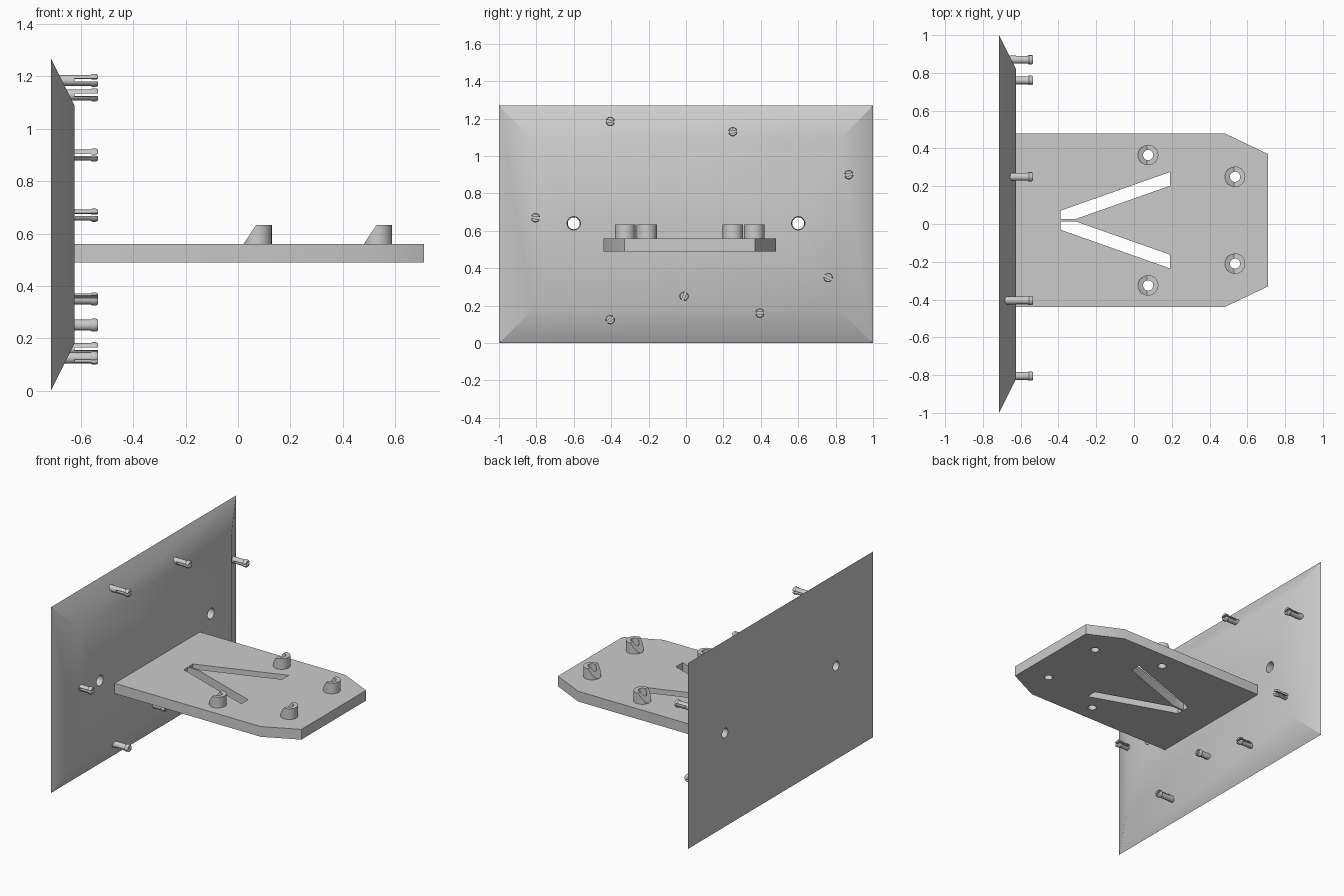
import bpy, bmesh, math
from mathutils import Matrix, Vector

cube = bpy.data.objects.get("Cube")
if cube:
    bpy.data.objects.remove(cube)

grey = bpy.data.materials.new("plain grey")
grey.use_nodes = True
COLOUR = (0.6, 0.6, 0.6, 1)
grey.diffuse_color = COLOUR
grey.node_tree.nodes["Principled BSDF"].inputs["Base Color"].default_value = COLOUR


def finish(name, bm):
    bmesh.ops.recalc_face_normals(bm, faces=bm.faces)
    mesh = bpy.data.meshes.new(name)
    bm.to_mesh(mesh)
    bm.free()
    mesh.materials.append(grey)
    obj = bpy.data.objects.new(name, mesh)
    bpy.context.collection.objects.link(obj)
    return obj


def loft(name, rings):
    """Closed solid through rings of equal point count."""
    bm = bmesh.new()
    loops = [[bm.verts.new(p) for p in ring] for ring in rings]
    n = len(loops[0])
    for a, b in zip(loops, loops[1:]):
        for i in range(n):
            j = (i + 1) % n
            bm.faces.new((a[i], a[j], b[j], b[i]))
    bm.faces.new(loops[0])
    bm.faces.new(loops[-1])
    return finish(name, bm)


def prism(name, outline, z0, z1):
    return loft(name, [[(x, y, z) for x, y in outline] for z in (z0, z1)])


def lathe(name, profile, matrix, n=32):
    """Round solid from (radius, height) pairs, placed by matrix."""
    turn = [2 * math.pi * i / n for i in range(n)]
    return loft(name, [[matrix @ Vector((r * math.cos(a), r * math.sin(a), h))
                        for a in turn] for r, h in profile])


def select(obj):
    bpy.ops.object.select_all(action="DESELECT")
    obj.select_set(True)
    bpy.context.view_layer.objects.active = obj


def cut(obj, cutter):
    cutter.hide_render = True
    mod = obj.modifiers.new("cut", "BOOLEAN")
    mod.operation, mod.solver, mod.object = "DIFFERENCE", "EXACT", cutter
    select(obj)
    bpy.ops.object.modifier_apply(modifier="cut")
    bpy.data.objects.remove(cutter)


def smooth(obj):
    select(obj)
    bpy.ops.object.shade_smooth_by_angle(angle=math.radians(30))


ALONG_X = Matrix.Rotation(math.pi / 2, 4, "Y")
MID = 0.02  # shelf centre line in y
TOP = 0.56
BOTTOM = 0.49

# Wall plate with bevelled border
MIDZ = 0.635
plate = loft("wall_plate", [
    [(x, sy * hy, MIDZ + sz * hz) for sy, sz in ((-1, -1), (1, -1), (1, 1), (-1, 1))]
    for x, hy, hz in ((-0.715, 1, 0.635), (-0.625, 0.82, 0.455))])
for y in (-0.6, 0.6):
    place = Matrix.Translation((0, y, 0.64)) @ ALONG_X
    cut(plate, lathe("screw_hole", [(0.031, -0.74), (0.037, -0.6)], place))
smooth(plate)

# Shelf with clipped front corners
half = [(-0.63, 0.46), (0.48, 0.46), (0.71, 0.35)]
shelf = prism("shelf", [(x, MID + y) for x, y in half]
              + [(x, MID - y) for x, y in reversed(half)], BOTTOM, TOP)

# Two diverging slots
slot = [(-0.39, 0.006), (-0.39, 0.05), (0.19, 0.255), (0.19, 0.182), (-0.31, 0.006)]
for side in (1, -1):
    cut(shelf, prism("slot", [(x, MID + side * y) for x, y in slot], 0.4, 0.7))

# Slant-cut hollow bosses, with holes through the shelf
for x, y in ((0.075, 0.345), (0.535, 0.23)):
    for side, word in ((1, "back"), (-1, "front")):
        place = Matrix.Translation((x, MID + side * y, 0))
        hole = [(0.027, 0.4), (0.027, 0.7)]
        cut(shelf, lathe("hole", hole, place))
        boss = lathe("boss_" + word, [(0.054, TOP), (0.054, 0.633)], place)
        cut(boss, lathe("hole", hole, place))
        wedge = [(-0.054, TOP), (-0.006, 0.633), (0.04, 0.703), (-0.12, 0.703), (-0.12, TOP)]
        cut(boss, loft("wedge", [[(x + px, MID + side * y + w, pz) for px, pz in wedge]
                                 for w in (-0.1, 0.1)]))
        smooth(boss)
smooth(shelf)

# Slotted pegs: y, z, slot tilt in degrees
pegs = [(-0.405, 1.185, -4), (0.25, 1.13, 4), (0.87, 0.9, 8), (-0.805, 0.67, -6),
        (0.76, 0.35, -25), (-0.01, 0.25, 70), (-0.405, 0.125, 35), (0.395, 0.16, 4)]
profile = [(0.021, -0.69), (0.021, -0.563), (0.025, -0.557), (0.025, -0.542), (0.021, -0.535)]
for y, z, tilt in pegs:
    centre = Matrix.Translation((0, y, z))
    peg = lathe("peg", profile, centre @ ALONG_X, 24)
    turn = centre @ Matrix.Rotation(math.radians(tilt), 4, "X")
    cut(peg, loft("peg_slot", [[turn @ Vector((x, sy * 0.04, sz * 0.006))
                                for sy, sz in ((-1, -1), (1, -1), (1, 1), (-1, 1))]
                               for x in (-0.624, -0.5)]))
    smooth(peg)
